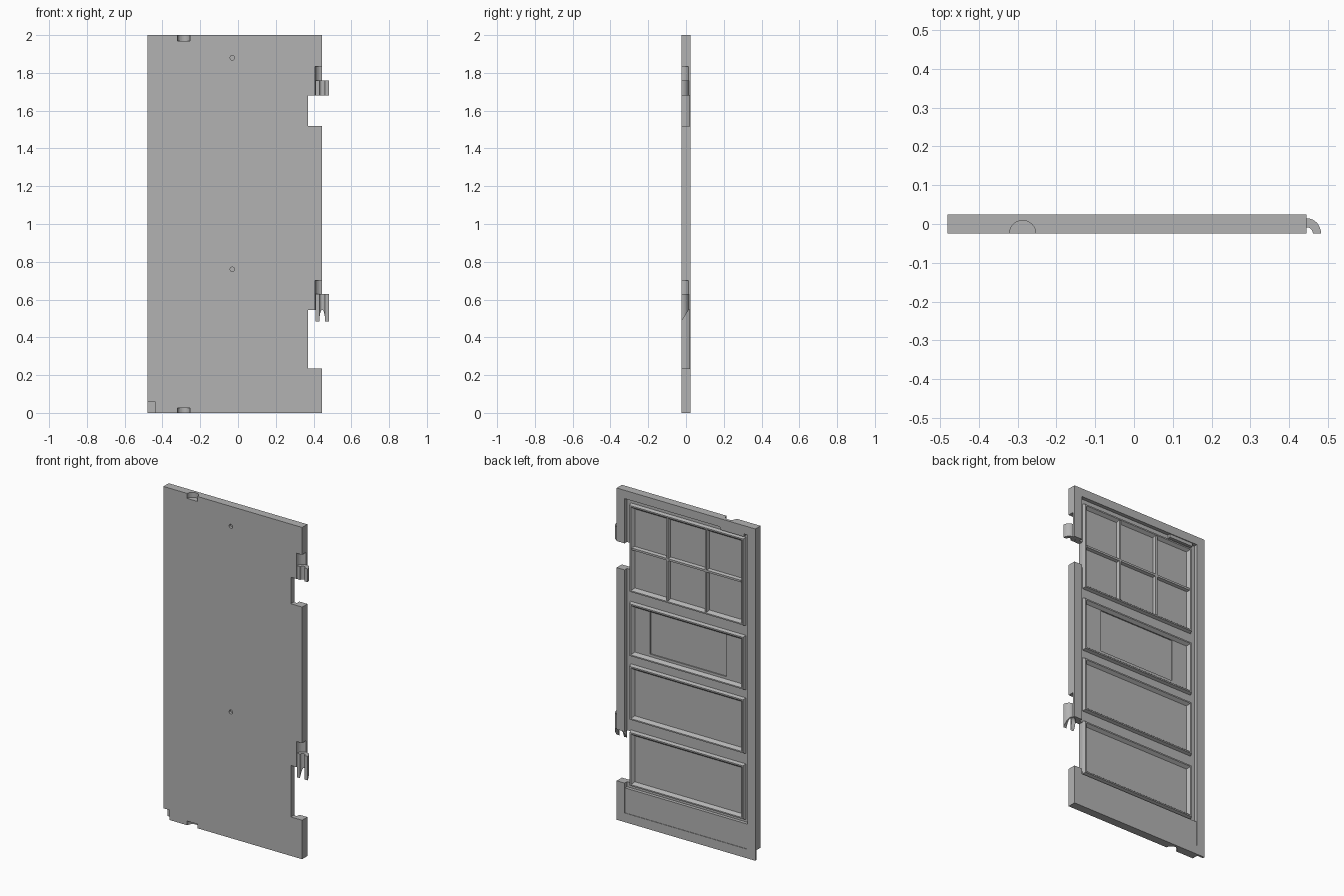
import bpy, bmesh, math

if "Cube" in bpy.data.objects:
    bpy.data.objects.remove(bpy.data.objects["Cube"], do_unlink=True)

grey = bpy.data.materials.new("plain grey")
grey.use_nodes = True
grey.diffuse_color = (0.45, 0.45, 0.45, 1)
grey.node_tree.nodes["Principled BSDF"].inputs["Base Color"].default_value = grey.diffuse_color

FRONT, BACK, FLOOR = -0.025, 0.025, 0.002


def finish(bm, name):
    bmesh.ops.recalc_face_normals(bm, faces=bm.faces)
    mesh = bpy.data.meshes.new(name)
    bm.to_mesh(mesh)
    bm.free()
    mesh.materials.append(grey)
    ob = bpy.data.objects.new(name, mesh)
    bpy.context.scene.collection.objects.link(ob)
    return ob


def box(name, x0, x1, y0, y1, z0, z1):
    bm = bmesh.new()
    bmesh.ops.create_cube(bm, size=1)
    for v in bm.verts:
        v.co = (x1 if v.co.x > 0 else x0, y1 if v.co.y > 0 else y0, z1 if v.co.z > 0 else z0)
    return finish(bm, name)


def cylinder(name, centre, radius, length, along_y=False):
    bm = bmesh.new()
    bmesh.ops.create_cone(bm, cap_ends=True, segments=32, radius1=radius, radius2=radius, depth=length)
    ob = finish(bm, name)
    ob.location = centre
    if along_y:
        ob.rotation_euler.x = math.pi / 2
    return ob


def loops(name, rings, closed=False):
    """Skin a list of equal-length point rings."""
    bm = bmesh.new()
    rows = [[bm.verts.new(p) for p in ring] for ring in rings]
    pairs = list(zip(rows, rows[1:])) + ([(rows[-1], rows[0])] if closed else [])
    for a, b in pairs:
        for i in range(len(a)):
            j = (i + 1) % len(a)
            bm.faces.new((a[i], a[j], b[j], b[i]))
    if not closed:
        bm.faces.new(rows[0])
        bm.faces.new(rows[-1])
    return finish(bm, name)


def rect(x0, x1, z0, z1, inset, y):
    a, b, c, d = x0 + inset, x1 - inset, z0 + inset, z1 - inset
    return [(a, y, c), (b, y, c), (b, y, d), (a, y, d)]


# Door slab, notched on the hinge side
outline = [(-0.48, 0), (0.445, 0), (0.445, 0.235), (0.37, 0.235), (0.37, 0.545), (0.445, 0.545),
           (0.445, 1.52), (0.37, 1.52), (0.37, 1.68), (0.445, 1.68), (0.445, 2), (-0.48, 2)]
door = loops("door_slab", [[(x, y, z) for x, z in outline] for y in (FRONT, BACK)])

HINGE_X = 0.446
cutters = [
    box("back_recess_cutter", -0.428, 0.392, FLOOR, 0.05, 0.205, 1.95),
    box("kick_recess_cutter", -0.428, 0.392, 0.022, 0.05, 0.055, 0.21),
    box("letter_plate_cutter", -0.27, 0.238, -0.005, 0.01, 1.045, 1.3),
    box("corner_cutter", -0.5, -0.44, -0.05, 0.012, -0.02, 0.06),
    cylinder("top_pivot_cutter", (-0.287, FRONT, 2), 0.034, 0.06),
    cylinder("bottom_pivot_cutter", (-0.287, FRONT, 0), 0.034, 0.05),
    cylinder("upper_hole_cutter", (-0.03, FRONT, 1.88), 0.012, 0.03, True),
    cylinder("lower_hole_cutter", (-0.03, FRONT, 0.76), 0.012, 0.03, True),
    cylinder("upper_hinge_cutter", (HINGE_X, FRONT, 1.745), 0.038, 0.18),
    cylinder("lower_hinge_cutter", (HINGE_X, FRONT, 0.6), 0.038, 0.2),
]
for c in cutters:
    mod = door.modifiers.new(c.name, "BOOLEAN")
    mod.operation, mod.solver, mod.object = "DIFFERENCE", "EXACT", c
    c.hide_render = True
    c.hide_viewport = True
    c.display_type = "WIRE"

# Sloped mouldings around the window and the three panels
LEFT, RIGHT = -0.402, 0.37
for name, z0, z1 in (("window_moulding", 1.387, 1.923), ("upper_panel_moulding", 1.0, 1.33),
                     ("middle_panel_moulding", 0.616, 0.953), ("lower_panel_moulding", 0.218, 0.555)):
    steps = ((0, 0), (0.008, 0.02), (0.016, 0.02), (0.03, 0.002), (0.03, -0.002), (0, -0.002))
    loops(name, [rect(LEFT, RIGHT, z0, z1, i, y) for i, y in steps], closed=True)

# Window glazing bars with sloped sides
def bar(name, x0, x1, z0, z1):
    loops(name, [rect(x0, x1, z0, z1, 0, 0), rect(x0, x1, z0, z1, 0.007, 0.018)])


third = (RIGHT - LEFT) / 3
for i in (1, 2):
    x = LEFT + third * i
    bar("vertical_glazing_bar_%d" % i, x - 0.013, x + 0.013, 1.4, 1.91)
bar("horizontal_glazing_bar", LEFT + 0.015, RIGHT - 0.015, 1.642, 1.668)

# Thickened pad behind the top pivot
box("top_pivot_pad", -0.4, -0.24, 0, 0.02, 1.93, 1.96)


# Curved hinge hooks, the lower one with a slanted foot
def hook(name, z0, z1, slant):
    inner, outer, rings = 0.015, 0.036, []
    for i in range(17):
        a = math.pi * i / 16
        ring = []
        for r, top in ((inner, False), (outer, False), (outer, True), (inner, True)):
            rise = r * math.sin(a)
            z = z1 if top else z0 + slant * math.sin(a)
            ring.append((HINGE_X + r * math.cos(a), FRONT + rise * 1.1, z))
        rings.append(ring)
    ob = loops(name, rings)
    bpy.ops.object.select_all(action="DESELECT")
    ob.select_set(True)
    bpy.context.view_layer.objects.active = ob
    bpy.ops.object.shade_smooth_by_angle(angle=math.radians(35))


hook("upper_hinge_hook", 1.68, 1.76, 0)
hook("lower_hinge_hook", 0.485, 0.63, 0.06)
